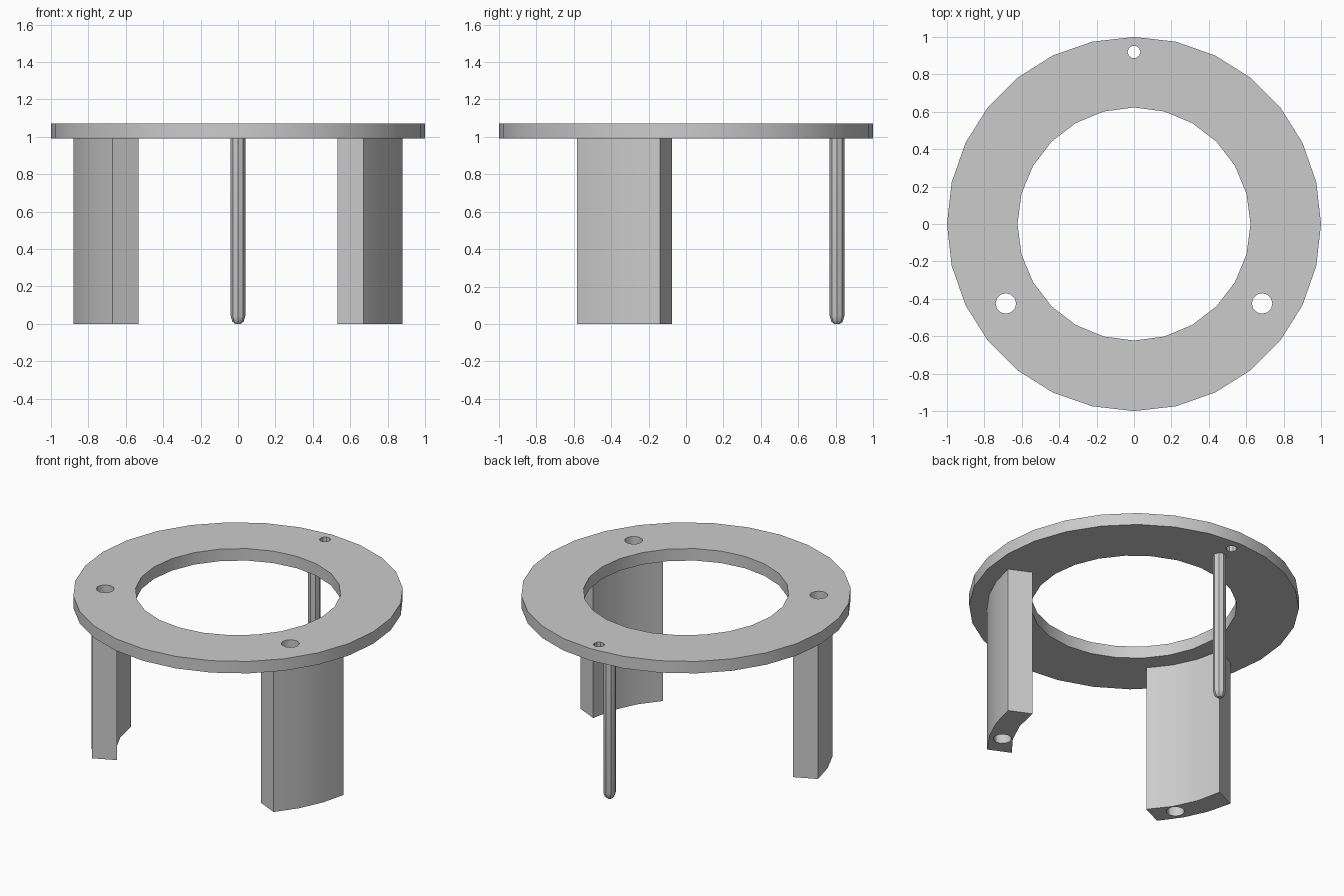
import bpy, bmesh
from math import cos, sin, pi, radians, sqrt, asin

cube = bpy.data.objects.get("Cube")
if cube:
    bpy.data.objects.remove(cube, do_unlink=True)

grey = bpy.data.materials.new("plain grey")
grey.use_nodes = True
grey.diffuse_color = (0.6, 0.6, 0.6, 1)
grey.node_tree.nodes["Principled BSDF"].inputs["Base Color"].default_value = (0.6, 0.6, 0.6, 1)

PLATE_BOTTOM, PLATE_TOP = 0.99, 1.07


def circle(x, y, radius, sides):
    return [(x + radius * cos(2 * pi * i / sides), y + radius * sin(2 * pi * i / sides))
            for i in range(sides)]


def finish(obj):
    obj.data.materials.clear()
    obj.data.materials.append(grey)
    bpy.ops.object.select_all(action='DESELECT')
    obj.select_set(True)
    bpy.context.view_layer.objects.active = obj
    bpy.ops.object.shade_smooth_by_angle(angle=radians(30))


def extrude_outline(name, loops, bottom, top):
    """Extrude a flat outline; every loop after the first is a hole."""
    curve = bpy.data.curves.new(name, 'CURVE')
    curve.dimensions = '2D'
    curve.fill_mode = 'BOTH'
    curve.extrude = (top - bottom) / 2
    for loop in loops:
        spline = curve.splines.new('POLY')
        spline.points.add(len(loop) - 1)
        for point, (x, y) in zip(spline.points, loop):
            point.co = (x, y, 0, 1)
        spline.use_cyclic_u = True
    temp = bpy.data.objects.new(name + "_outline", curve)
    bpy.context.collection.objects.link(temp)
    bpy.context.view_layer.update()
    mesh = bpy.data.meshes.new_from_object(
        temp.evaluated_get(bpy.context.evaluated_depsgraph_get()))
    bpy.data.objects.remove(temp, do_unlink=True)

    bm = bmesh.new()
    bm.from_mesh(mesh)
    bmesh.ops.remove_doubles(bm, verts=bm.verts, dist=0.0005)
    bmesh.ops.translate(bm, verts=bm.verts, vec=(0, 0, (top + bottom) / 2))
    bmesh.ops.recalc_face_normals(bm, faces=bm.faces)
    bm.to_mesh(mesh)
    bm.free()
    obj = bpy.data.objects.new(name, mesh)
    bpy.context.collection.objects.link(obj)
    finish(obj)


def leg_hole(side):
    return circle(side * 0.685, -0.425, 0.055, 12)


def leg_outline(side):
    """Arc band with parallel ends, centred 25 degrees in front of the side."""
    half, tilt = 0.245, radians(-25)

    def arc(radius, steps):
        spread = asin(half / radius)
        return [(radius * cos(a), radius * sin(a))
                for a in (tilt - spread + 2 * spread * i / steps for i in range(steps + 1))]

    points = arc(0.89, 3) + arc(0.743, 3)[::-1]
    return [(side * x, y) for x, y in points]


# Top ring with two leg holes and a small one at the back
extrude_outline("top_ring",
                [circle(0, 0, 1, 28), circle(0, 0, 0.623, 24),
                 leg_hole(1), leg_hole(-1), circle(0, 0.92, 0.034, 10)],
                PLATE_BOTTOM, PLATE_TOP)

# Curved legs, bored through
for side, name in ((1, "left_leg"), (-1, "right_leg")):
    extrude_outline(name, [leg_outline(side), leg_hole(side)], 0, PLATE_BOTTOM)

# Thin back pin with a rounded tip
bm = bmesh.new()
rings = []
for radius, z in ((0.016, 0), (0.031, 0.014), (0.039, 0.042), (0.039, PLATE_BOTTOM)):
    rings.append([bm.verts.new((x, y, z)) for x, y in circle(0, 0.807, radius, 8)])
for low, high in zip(rings, rings[1:]):
    for i in range(8):
        j = (i + 1) % 8
        bm.faces.new((low[i], low[j], high[j], high[i]))
bm.faces.new(rings[0][::-1])
bm.faces.new(rings[-1])
bmesh.ops.recalc_face_normals(bm, faces=bm.faces)
mesh = bpy.data.meshes.new("back_pin")
bm.to_mesh(mesh)
bm.free()
pin = bpy.data.objects.new("back_pin", mesh)
bpy.context.collection.objects.link(pin)
finish(pin)
